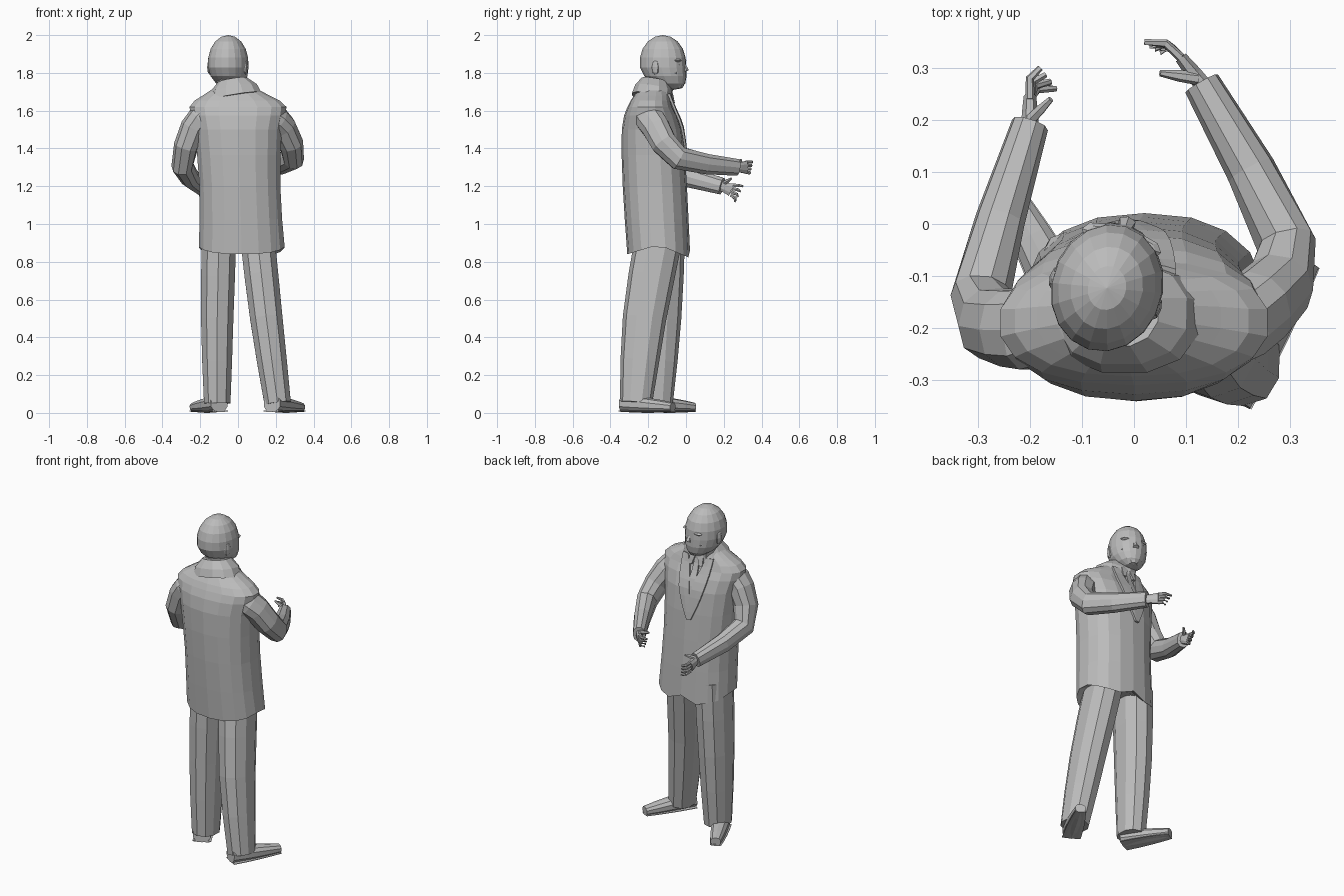
import bpy, bmesh, math
from mathutils import Vector, Matrix
from mathutils.bvhtree import BVHTree

cube = bpy.data.objects.get("Cube")
if cube:
    bpy.data.objects.remove(cube)

X, Y, Z = Matrix.Identity(3)
SQUARENESS = 2.3

grey = bpy.data.materials.new("plain grey")
grey.use_nodes = True
grey.diffuse_color = (.5, .5, .5, 1)
grey.node_tree.nodes["Principled BSDF"].inputs["Base Color"].default_value = grey.diffuse_color


def finish(name, bm):
    """Turn a bmesh into a flat shaded grey object."""
    bmesh.ops.recalc_face_normals(bm, faces=bm.faces)
    mesh = bpy.data.meshes.new(name)
    bm.to_mesh(mesh)
    bm.free()
    mesh.materials.append(grey)
    ob = bpy.data.objects.new(name, mesh)
    bpy.context.collection.objects.link(ob)
    return ob


def spline(points, steps):
    """Smooth row of vectors through the key points."""
    keys = [Vector(p) for p in points]
    keys = [2 * keys[0] - keys[1], *keys, 2 * keys[-1] - keys[-2]]
    row = []
    for a, b, c, d in zip(keys, keys[1:], keys[2:], keys[3:]):
        for k in range(steps):
            t = k / steps
            row.append(b + (c - a) * (t / 2) + (a * 2 - b * 5 + c * 4 - d) * (t * t / 2)
                       + (b * 3 - a - c * 3 + d) * (t ** 3 / 2))
    return row + [keys[-2]]


def oval(centre, side, top, sides):
    """Slightly squared ring of points."""
    ring = []
    for i in range(sides):
        angle = math.tau * (i + .5) / sides
        c, s = math.cos(angle), math.sin(angle)
        ring.append(centre + side * math.copysign(abs(c) ** (2 / SQUARENESS), c)
                    + top * math.copysign(abs(s) ** (2 / SQUARENESS), s))
    return ring


def skin(rings):
    """Bridge rings of points with faces and close both ends."""
    bm = bmesh.new()
    rows = [[bm.verts.new(p) for p in ring] for ring in rings]
    for a, b in zip(rows, rows[1:]):
        for i in range(len(a)):
            bm.faces.new((a[i - 1], a[i], b[i], b[i - 1]))
    bm.faces.new(rows[0])
    bm.faces.new(rows[-1])
    return bm


def tube(name, points, start, end, up, sides=10, steps=2):
    """Tapering limb; start and end are its two radii."""
    path = spline(points, steps)
    last = len(path) - 1
    rings = []
    for i, centre in enumerate(path):
        along = path[min(i + 1, last)] - path[max(i - 1, 0)]
        side = along.cross(up).normalized()
        top = side.cross(along).normalized()
        size = Vector(start).lerp(Vector(end), (i / last) ** 2)
        rings.append(oval(centre, side * size.x, top * size.y, sides))
    return finish(name, skin(rings))


def blob(name, centre, size, rings=4):
    """Faceted ellipsoid."""
    bm = bmesh.new()
    bmesh.ops.create_uvsphere(bm, u_segments=2 * rings, v_segments=rings, radius=1)
    bmesh.ops.transform(bm, verts=bm.verts, matrix=Matrix.LocRotScale(Vector(centre), None, Vector(size)))
    return finish(name, bm)


# Jacket body: height, side centre, depth centre, half width, half depth
body = [oval(Vector((x, y, z)), X * wide, Y * deep, 18) for z, x, y, wide, deep in spline([
    (.84, .02, -.145, .23, .166), (1.2, .01, -.165, .217, .17), (1.5, 0, -.18, .235, .16),
    (1.62, 0, -.19, .26, .12), (1.68, -.01, -.18, .18, .095), (1.73, -.02, -.17, .09, .07)], 2)]

# Hem rises at the sides and dips at the front, with a small parting
for p in body[0]:
    forward = (p.y + .145) / .166
    p.z += .05 * (1 - abs(forward)) - .02 * max(0, forward)
    if forward > .9 and abs(p.x + .02) < .04:
        p.z += .04
middle = Vector((0, -.15, 1))
body.insert(0, [p.lerp(middle, .3) for p in body[0]])
jacket = skin(body)
chest = BVHTree.FromBMesh(jacket)
finish("jacket_body", jacket)


def plate(name, top, bottom, start, end, bulge, lift):
    """Cloth strip laid on the chest along a line of (x, z)."""
    bm = bmesh.new()
    rows = []
    for k in range(9):
        f = k / 8
        x, z = Vector(top).lerp(Vector(bottom), f)
        half = start + (end - start) * f + bulge * math.sin(math.pi * f)
        row = []
        for across in (-1, 0, 1):
            spot = Vector((x + half * across, 1, z))
            hit = chest.ray_cast(spot, -Y)[0]
            spot.y = hit.y + lift
            row.append(bm.verts.new(spot))
        rows.append(row)
    for a, b in zip(rows, rows[1:]):
        for i in (1, 2):
            bm.faces.new((a[i - 1], a[i], b[i], b[i - 1]))
    cloth = finish(name, bm).modifiers.new("thickness", "SOLIDIFY")
    cloth.thickness = .012
    cloth.offset = 0


# Lapels, shirt collar and tie
mid = -.02
for s, label in ((-1, "right"), (1, "left")):
    plate(label + "_lapel", (mid + s * .08, 1.69), (mid + s * .006, 1.33), .02, .006, .024, .008)
    plate(label + "_shirt_collar", (mid + s * .025, 1.7), (mid + s * .035, 1.64), .02, .01, 0, .012)
plate("tie", (mid, 1.69), (mid, 1.36), .012, .005, .012, .004)

# Neck and sloping jacket collar
tube("jacket_collar", [(-.015, -.18, 1.67), (-.03, -.165, 1.76)], (.145, .11), (.08, .073), Y, 12)
tube("neck", [(-.02, -.15, 1.62), (-.05, -.13, 1.8)], (.07, .07), (.07, .07), Y)

# Head: an ellipsoid whose lower half narrows forward into the jaw
head = blob("head", (0, 0, 0), (.107, .125, .145), 9)
for v in head.data.vertices:
    drop = max(0, -v.co.z / .145)
    v.co.x *= 1 + .1 * drop
    v.co.y = v.co.y * (1 + .1 * drop) + .06 * drop ** 2
    v.co.z += 1.855

# Face, made facing +y, then turned with the head
face = [head,
        tube("nose", [(0, .1, 1.87), (0, .13, 1.81)], (.01, .012), (.018, .015), Y, 6),
        blob("upper_lip", (0, .11, 1.78), (.034, .013, .008)),
        blob("lower_lip", (0, .11, 1.765), (.03, .011, .007)),
        blob("chin", (0, .09, 1.735), (.034, .028, .02))]
for s, label in ((-1, "right"), (1, "left")):
    face += [blob(label + "_brow", (s * .04, .095, 1.866), (.04, .022, .01)),
             blob(label + "_eye", (s * .04, .1, 1.843), (.018, .012, .008)),
             blob(label + "_cheek", (s * .05, .075, 1.8), (.03, .03, .03)),
             blob(label + "_ear", (s * .1, -.01, 1.83), (.012, .024, .04))]
turn = Matrix.Translation((-.052, -.123, 0)) @ Matrix.Rotation(math.radians(-17), 4, 'Z')
for part in face:
    part.data.transform(turn)


def hand(label, wrist, knuckle, first, final, thumb, bend):
    """Palm, four bent fingers fanned between two tips, and a thumb."""
    w, k = Vector(wrist), Vector(knuckle)
    tube(label + "_palm", [w.lerp(k, -.3), k], (.027, .018), (.036, .013), X, 8)
    for i in range(4):
        root = k + Z * (.027 - .018 * i)
        tip = Vector(first).lerp(Vector(final), i / 3)
        joint = root.lerp(tip, .5) + Vector(bend)
        tube(f"{label}_finger_{i + 1}", [root, joint, tip], (.01, .009), (.006, .006), X, 6, 1)
    tube(label + "_thumb", [w.lerp(k, .2) + Z * .02, thumb], (.013, .011), (.006, .006), X, 6)


# Arms, both bent forward, the right one lower
left_wrist, right_wrist = (.13, .27, 1.3), (-.2, .19, 1.2)
shoulder, cuff = (.08, .075), (.046, .036)
tube("left_sleeve", [(.17, -.2, 1.57), (.24, -.16, 1.51), (.293, -.04, 1.35), left_wrist],
     shoulder, cuff, X)
tube("right_sleeve", [(-.17, -.2, 1.57), (-.235, -.2, 1.51), (-.295, -.14, 1.31), right_wrist],
     shoulder, cuff, X)
hand("left", left_wrist, (.09, .32, 1.3), (.02, .35, 1.33), (.05, .33, 1.27),
     (.05, .29, 1.34), (.006, .012, 0))
hand("right", right_wrist, (-.2, .24, 1.18), (-.18, .3, 1.2), (-.15, .26, 1.12),
     (-.16, .24, 1.24), (-.01, .01, 0))


def leg(label, hip, knee, ankle, heel, toe):
    """Trouser leg above a shoe with a flat sole."""
    tube(label + "_trouser_leg", [hip, knee, ankle], (.095, .125), (.073, .085), Y)
    for part, back, front, width, tip in (("shoe", .05, .03, .052, .03), ("sole", .01, .01, .055, .032)):
        tube(f"{label}_{part}", [(*heel, back), (*toe, front)],
             (width, back - .005), (tip, front - .005), Z, 10, 4)


leg("left", (.1, -.14, .95), (.15, -.22, .5), (.21, -.265, .05), (.18, -.33), (.33, -.07))
leg("right", (-.1, -.13, .95), (-.11, -.14, .5), (-.11, -.155, .05), (-.1, -.21), (-.23, .04))
